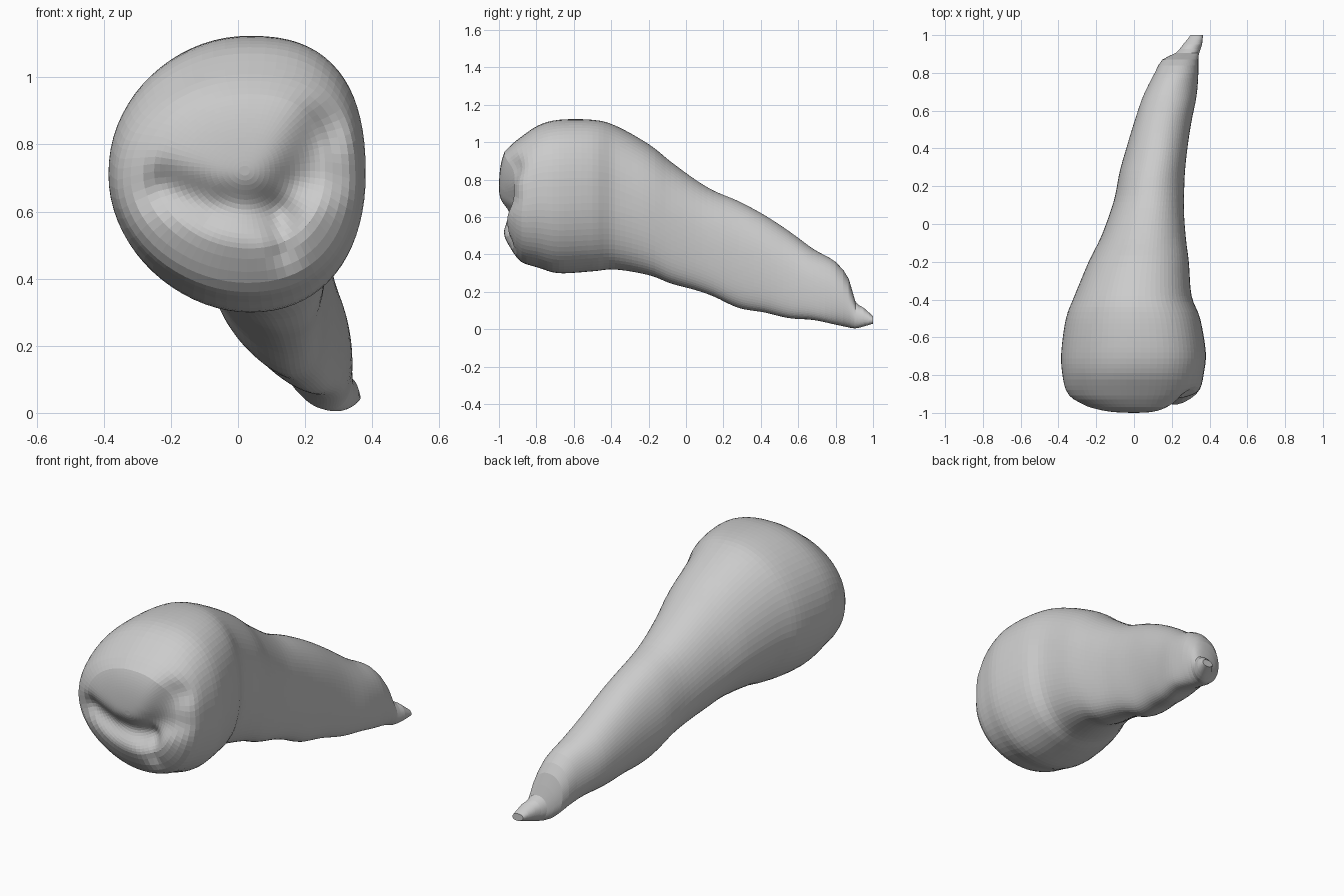
import bpy, bmesh, math
from mathutils import Vector

if "Cube" in bpy.data.objects:
    bpy.data.objects.remove(bpy.data.objects["Cube"])

SIDES = 72

# Stations along the tooth: y, x_min, x_max, z_min, z_max
STATIONS = [
    (-0.97, -0.25, 0.26, 0.49, 0.95),
    (-0.93, -0.32, 0.31, 0.42, 0.99),
    (-0.88, -0.36, 0.35, 0.36, 1.03),
    (-0.79, -0.38, 0.37, 0.33, 1.09),
    (-0.68, -0.385, 0.38, 0.30, 1.12),
    (-0.50, -0.36, 0.35, 0.31, 1.12),
    (-0.38, -0.315, 0.305, 0.32, 1.09),
    (-0.20, -0.24, 0.29, 0.29, 0.99),
    (-0.08, -0.18, 0.275, 0.245, 0.895),
    (0.05, -0.13, 0.265, 0.21, 0.80),
    (0.15, -0.10, 0.265, 0.175, 0.74),
    (0.28, -0.075, 0.27, 0.115, 0.685),
    (0.42, -0.035, 0.285, 0.09, 0.61),
    (0.55, 0.005, 0.305, 0.06, 0.525),
    (0.68, 0.05, 0.33, 0.05, 0.43),
    (0.80, 0.11, 0.34, 0.025, 0.36),
    (0.87, 0.15, 0.34, 0.01, 0.27),
    (0.905, 0.22, 0.345, 0.005, 0.15),
    (0.95, 0.26, 0.36, 0.015, 0.115),
    (1.00, 0.30, 0.365, 0.03, 0.07),
]

# Chewing surface grooves: x, z points with depth and width
GROOVES = [
    ([(-0.22, 0.67), (-0.08, 0.62), (0.10, 0.60)], 0.065, 0.06),
    ([(0.13, 0.62), (0.19, 0.70), (0.27, 0.85)], 0.065, 0.075),
    ([(0.13, 0.60), (0.14, 0.48)], 0.03, 0.04),
    ([(0.18, 0.68), (0.30, 0.70)], 0.025, 0.06),
]


def spline(a, b, c, d, t):
    return [0.5 * (2 * q + (r - p) * t + (2 * p - 5 * q + 4 * r - s) * t * t
                   + (3 * q - p - 3 * r + s) * t ** 3) for p, q, r, s in zip(a, b, c, d)]


def ramp(y, start, end):
    t = max(0.0, min(1.0, (y - start) / (end - start)))
    return t * t * (3 - 2 * t)


def groove_depth(x, z):
    p, total = Vector((x, z)), 0.0
    for pts, depth, width in GROOVES:
        near = 9.0
        for a, b in zip(pts, pts[1:]):
            a, b = Vector(a), Vector(b)
            t = max(0, min(1, (p - a).dot(b - a) / (b - a).length_squared))
            near = min(near, (p - a.lerp(b, t)).length)
        total += depth * math.exp(-(near / width) ** 2)
    return 0.16 * (1 - math.exp(-total / 0.16))


def section(y, x0, x1, z0, z1):
    """Oval whose lower edge swings to +x along the root."""
    root, lean = ramp(y, -0.6, 0.0), 0.12 * ramp(y, 0.3, 0.65)
    tip = ramp(y, 0.7, 0.9)
    cx, cz, rx, rz = (x0 + x1) / 2, (z0 + z1) / 2, (x1 - x0) / 2, (z1 - z0) / 2
    keep = math.sqrt(1 - lean * lean)
    ring = []
    for i in range(SIDES):
        a = 2 * math.pi * i / SIDES
        c, s = math.cos(a), math.sin(a)
        if s > 0:
            power = 0.83 + 0.15 * root if c > 0 else 0.95 - 0.07 * root
        else:
            power = 0.95 if c > 0 else 1.0 + 0.15 * root * (1 - tip)
        u = math.copysign(abs(c) ** power, c)
        v = math.copysign(abs(s) ** power, s)
        low, high = 0.1 + 0.26 * root * (1 - tip), 0.1 - 0.04 * root
        skew = (low + (high - low) * (s + 1) / 2) * (1 - u * u)
        ring.append(Vector((cx + rx * (keep * u + skew - lean * v), y, cz + rz * v)))
    return ring


# Crown and root rings
rings = []
for i in range(len(STATIONS) - 1):
    quad = [STATIONS[max(0, min(len(STATIONS) - 1, i + k))] for k in (-1, 0, 1, 2)]
    steps = max(2, round((quad[2][0] - quad[1][0]) / 0.03))
    rings += [section(*spline(*quad, k / steps)) for k in range(steps)]
rings.append(section(*STATIONS[-1]))

# Domed chewing surface as shrinking rings in front of the first section
first = rings[0]
middle = sum(first, Vector()) / SIDES
cap = []
for k in range(1, 16):
    s = k / 16
    cap.append([middle + (p - middle) * s - Vector((0, 0.03 * (1 - s ** 3), 0)) for p in first])
rings = cap + rings

bm = bmesh.new()
loops = []
for ring in rings:
    loop = []
    for p in ring:
        fade = 1 - ramp(p.y, -0.98, -0.75)
        loop.append(bm.verts.new((p.x, p.y + fade * groove_depth(p.x, p.z), p.z)))
    loops.append(loop)
for a, b in zip(loops, loops[1:]):
    for i in range(SIDES):
        j = (i + 1) % SIDES
        bm.faces.new((a[i], a[j], b[j], b[i]))
bm.faces.new(loops[0])
bm.faces.new(loops[-1])
bmesh.ops.recalc_face_normals(bm, faces=bm.faces)

mesh = bpy.data.meshes.new("tooth")
bm.to_mesh(mesh)
bm.free()
tooth = bpy.data.objects.new("tooth", mesh)
bpy.context.collection.objects.link(tooth)
